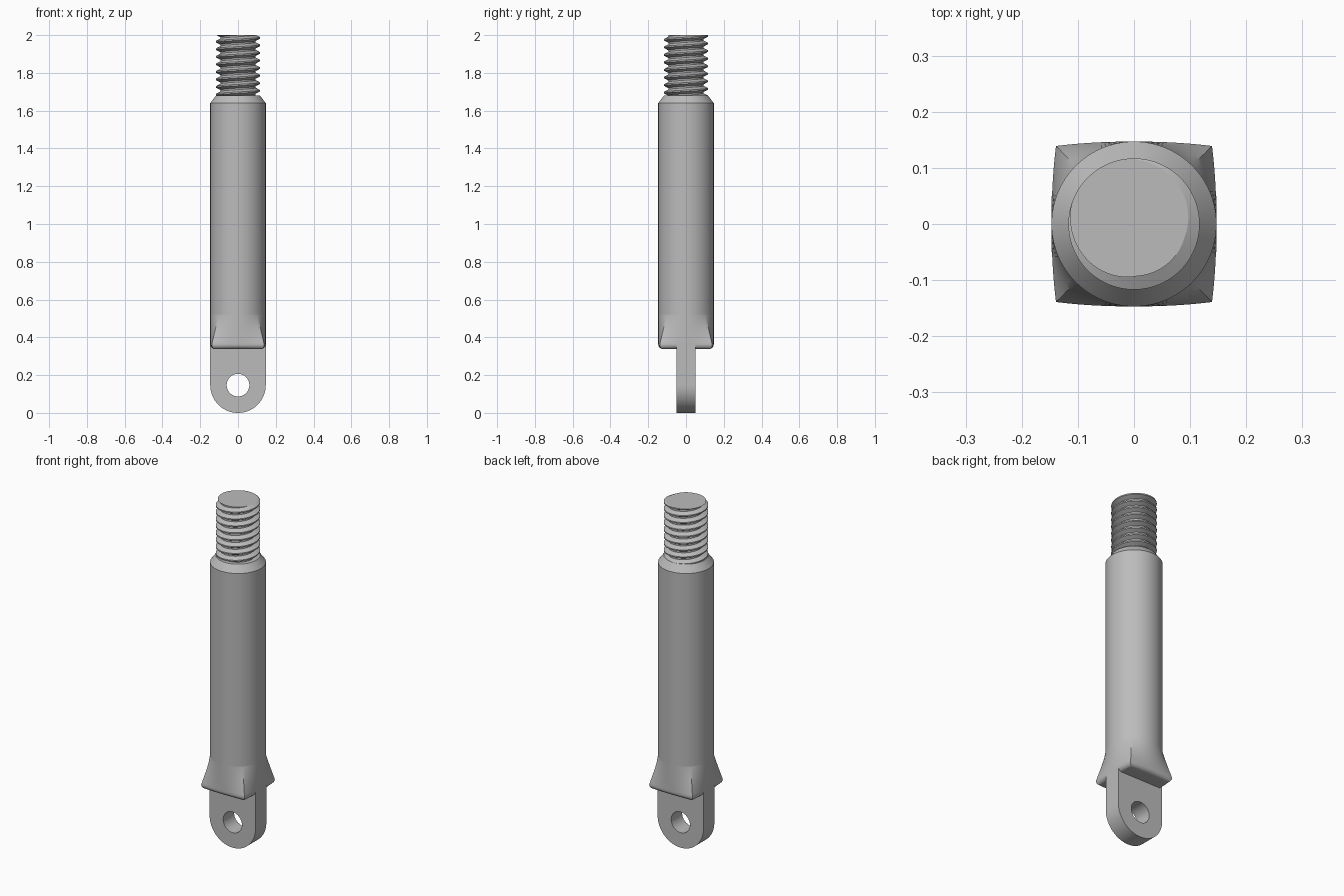
import bpy, bmesh, math
from math import pi, sin, cos, tan

cube = bpy.data.objects.get("Cube")
if cube:
    bpy.data.objects.remove(cube, do_unlink=True)

steel = bpy.data.materials.new("grey steel")
steel.use_nodes = True
STEEL = (0.50, 0.50, 0.50, 1)
steel.diffuse_color = STEEL
steel.node_tree.nodes["Principled BSDF"].inputs["Base Color"].default_value = STEEL

R = 0.147      # shaft radius
N = 96         # segments around the axis


def finish(name, bm, angle=30):
    bmesh.ops.remove_doubles(bm, verts=bm.verts, dist=1e-5)
    bmesh.ops.recalc_face_normals(bm, faces=bm.faces)
    mesh = bpy.data.meshes.new(name)
    bm.to_mesh(mesh)
    bm.free()
    mesh.materials.append(steel)
    obj = bpy.data.objects.new(name, mesh)
    bpy.context.collection.objects.link(obj)
    bpy.ops.object.select_all(action='DESELECT')
    obj.select_set(True)
    bpy.context.view_layer.objects.active = obj
    bpy.ops.object.shade_smooth_by_angle(angle=math.radians(angle))
    return obj


def bridge(bm, a, b):
    for i in range(len(a)):
        j = (i + 1) % len(a)
        bm.faces.new((a[i], a[j], b[j], b[i]))


def loft(name, rings, cap_first=False, cap_last=False):
    """Each ring is (z, function giving the radius at an angle)."""
    bm = bmesh.new()
    loops = []
    for z, radius in rings:
        angles = [2 * pi * i / N for i in range(N)]
        loops.append([bm.verts.new((radius(a) * cos(a), radius(a) * sin(a), z)) for a in angles])
    for a, b in zip(loops, loops[1:]):
        bridge(bm, a, b)
    if cap_first:
        bm.faces.new(loops[0])
    if cap_last:
        bm.faces.new(loops[-1])
    return finish(name, bm)


# Round shaft with a chamfered shoulder
loft("shaft", [(z, lambda a, r=r: r) for z, r in
               ((0.52, R), (1.64, R), (1.68, 0.117))], cap_last=True)


# Flared foot: round at the top, bulged square at the bottom, rounded lower rim
def bulged_square(a):
    off = (a + pi / 4) % (pi / 2) - pi / 4
    return (R - 0.008 * tan(off) ** 2) / cos(off)


def foot_ring(z, blend, inset=0.0):
    return z, lambda a: R + blend * (bulged_square(a) - R) - inset


FOOT_TOP, RIM, FILLET = 0.52, 0.363, 0.025
foot = []
for k in range(13):
    t = k / 12
    foot.append(foot_ring(FOOT_TOP + t * (RIM - FOOT_TOP), t ** 1.1))
for k in range(1, 9):
    q = k / 8 * pi / 2
    foot.append(foot_ring(RIM - FILLET * sin(q), 1, FILLET * (1 - cos(q))))
loft("flared_foot", foot, cap_last=True)

# Eye plate: rounded tang with a cross hole
EYE_Z, EYE_R, TANG_TOP, HALF = 0.147, 0.06, 0.363, 0.05
rise = TANG_TOP - EYE_Z
corner = math.atan2(rise, R)
angles = sorted([2 * pi * i / N for i in range(N)] + [corner, pi - corner])


def tang_reach(a):
    if sin(a) <= 0:
        return R
    return min(R / max(abs(cos(a)), 1e-6), rise / max(sin(a), 1e-6))


bm = bmesh.new()
loops = []
for y, reach in ((-HALF, tang_reach), (HALF, tang_reach),
                 (HALF, lambda a: EYE_R), (-HALF, lambda a: EYE_R)):
    loops.append([bm.verts.new((reach(a) * cos(a), y, EYE_Z + reach(a) * sin(a)))
                  for a in angles])
for k in range(4):
    bridge(bm, loops[k], loops[(k + 1) % 4])
finish("eye_plate", bm)

# Helical thread, cut flat at both ends
PITCH, Z0, Z1 = 0.04, 1.675, 2.0
CREST, ROOT = 0.117, 0.093
FLAT, VALLEY = 0.09, 0.40      # half crest and start of root, in turns
PEAK = math.radians(130)       # where the crest meets the end face


def thread_radius(z, a):
    turn = ((z - Z1) / PITCH - (a - PEAK) / (2 * pi) + 0.5) % 1 - 0.5
    f = (abs(turn) - FLAT) / (VALLEY - FLAT)
    return CREST + min(max(f, 0), 1) * (ROOT - CREST)


bm = bmesh.new()
rows = []
for n in range(-1, 11):
    for phase in (-VALLEY, -FLAT, FLAT, VALLEY):
        row = []
        for i in range(N + 1):
            a = 2 * pi * i / N
            z = Z1 + PITCH * (phase + (a - PEAK) / (2 * pi) + 1 - n)
            z = min(max(z, Z0), Z1)
            r = thread_radius(z, a)
            row.append(bm.verts.new((r * cos(a), r * sin(a), z)))
        rows.append((row[0].co.z, n, phase, row))
rows.sort(key=lambda item: (-item[1], item[2]))
rows = [item[3] for item in rows]
for a, b in zip(rows, rows[1:]):
    for i in range(N):
        bm.faces.new((a[i], a[i + 1], b[i + 1], b[i]))
bmesh.ops.remove_doubles(bm, verts=bm.verts, dist=1e-5)
bmesh.ops.dissolve_degenerate(bm, dist=1e-6, edges=bm.edges)
rim = [e for e in bm.edges if e.is_boundary]
bmesh.ops.holes_fill(bm, edges=rim, sides=0)
finish("threaded_end", bm, 25)
